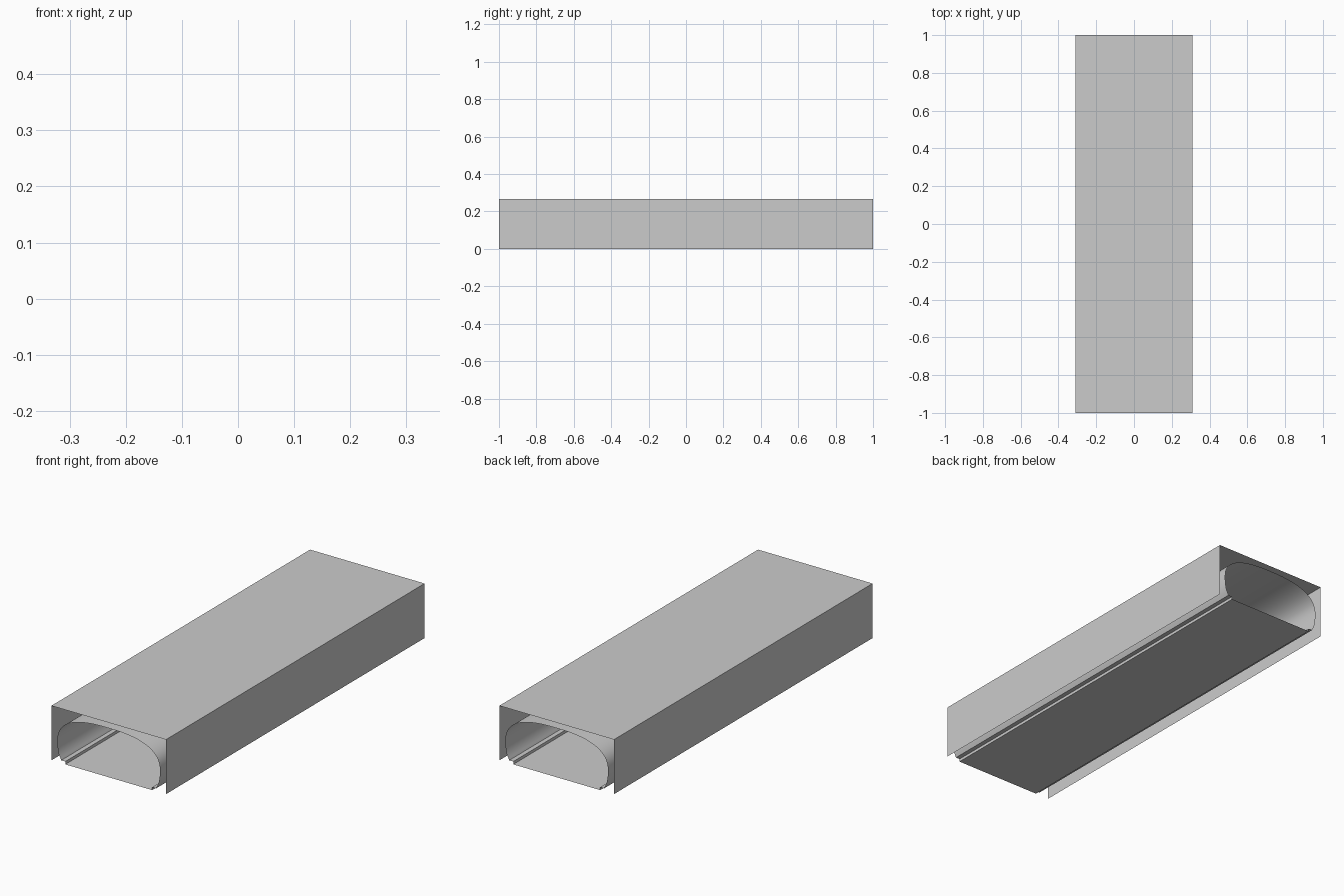
import bpy, bmesh, math

if "Cube" in bpy.data.objects:
    bpy.data.objects.remove(bpy.data.objects["Cube"])

HALF_LEN = 1.0


def sweep(name, profile, closed=False, smooth=False):
    """Sweep an (x, z) profile along y as an open-ended thin shell."""
    bm = bmesh.new()
    vs = [bm.verts.new((x, -HALF_LEN, z)) for x, z in profile]
    pairs = list(zip(vs, vs[1:]))
    if closed:
        pairs.append((vs[-1], vs[0]))
    edges = [bm.edges.new(p) for p in pairs]
    ext = bmesh.ops.extrude_edge_only(bm, edges=edges)["geom"]
    moved = [g for g in ext if isinstance(g, bmesh.types.BMVert)]
    bmesh.ops.translate(bm, verts=moved, vec=(0, 2 * HALF_LEN, 0))
    bmesh.ops.recalc_face_normals(bm, faces=bm.faces)
    mesh = bpy.data.meshes.new(name)
    bm.to_mesh(mesh)
    bm.free()
    ob = bpy.data.objects.new(name, mesh)
    bpy.context.collection.objects.link(ob)
    if smooth:
        bpy.ops.object.select_all(action='DESELECT')
        ob.select_set(True)
        bpy.context.view_layer.objects.active = ob
        bpy.ops.object.shade_smooth_by_angle(angle=math.radians(30))
    return ob


# outer casing: roof and two side walls, open below and at the ends
sweep("outer_casing", [(-0.31, 0), (-0.31, 0.267), (0.31, 0.267), (0.31, 0)])

# tunnel lining: roadway, raised kerbs, tapering lower walls, flattened arch
SPRING, HALF_W, RISE, POWER = 0.10, 0.278, 0.14, 2.6
side = [(0.235, 0), (0.235, 0.014), (0.257, 0.014), (0.262, 0.025),
        (0.27, 0.04), (0.276, 0.07)]
arch = []
N = 32
for i in range(N + 1):
    a = math.pi * i / N
    c, s = math.cos(a), max(math.sin(a), 0)
    arch.append((math.copysign(abs(c) ** (2 / POWER), c) * HALF_W,
                 SPRING + RISE * s ** (2 / POWER)))
left = [(-x, z) for x, z in reversed(side)]
sweep("tunnel_lining", side + arch + left, closed=True, smooth=True)
